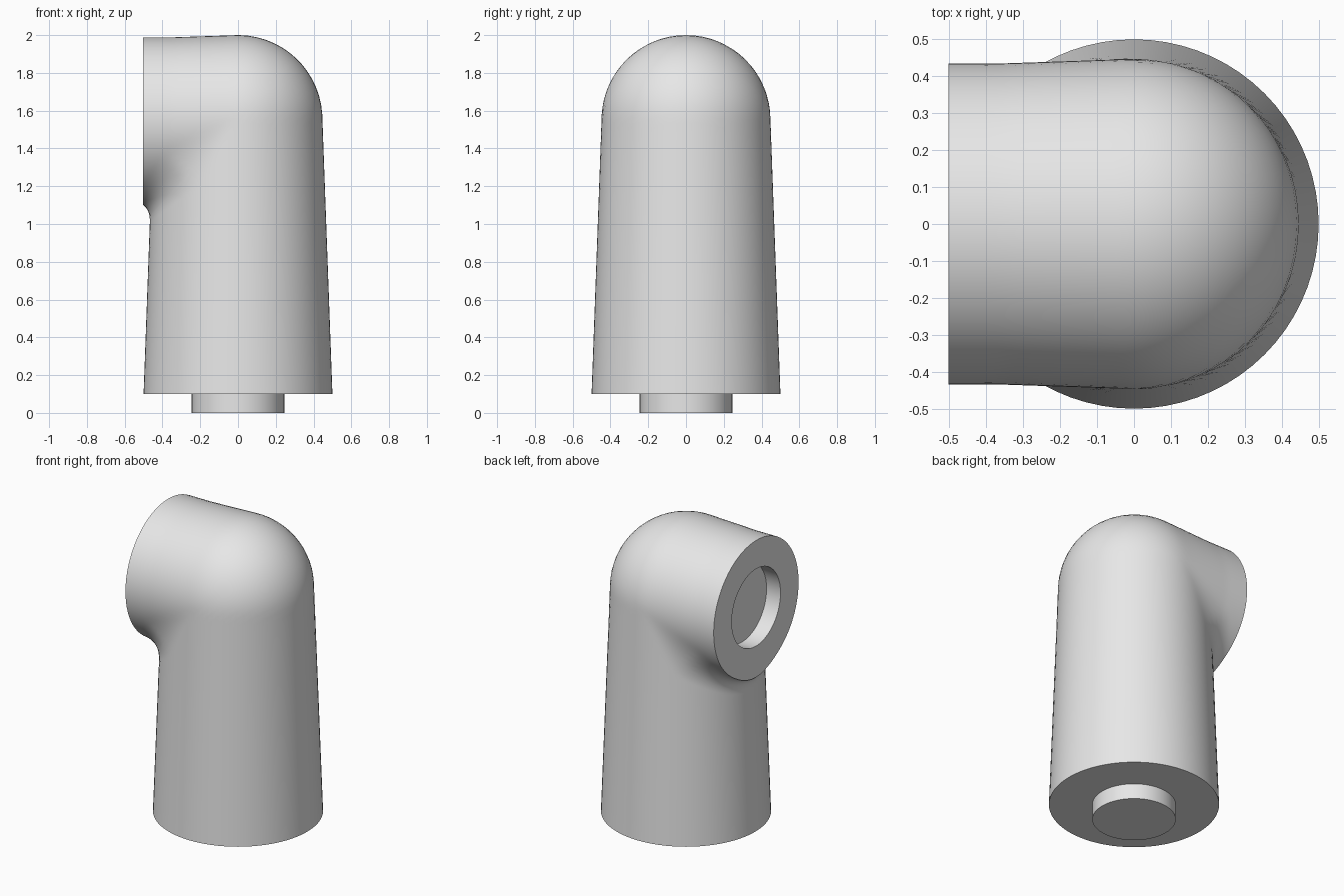
import bpy, bmesh, math
from mathutils import Vector

if "Cube" in bpy.data.objects:
    bpy.data.objects.remove(bpy.data.objects["Cube"])

SIDES = 72
AXIS_Z = 1.553            # height of the side arm axis and dome centre
BASE_Z, END_X = 0.1, -0.503
PIVOT = Vector((END_X, 0, 1.0))   # inner corner that the elbow sections fan around


def trunk(p):
    """Distance and normal of the tapered trunk with its dome."""
    if p.z > AXIS_Z:
        v = p - Vector((0, 0, AXIS_Z))
        return v.length - 0.447, v.normalized()
    v = Vector((p.x, p.y, 0))
    r = 0.5 - 0.053 * (p.z - BASE_Z) / (AXIS_Z - BASE_Z)
    return v.length - r, v.normalized()


def arm(p):
    """Distance and normal of the slightly tapered side arm."""
    v = Vector((max(p.x, 0), p.y, p.z - AXIS_Z))
    r = 0.447 - 0.012 * min(1, max(0, -p.x / 0.35))
    return v.length - r, v.normalized()


def field(p):
    """Union of trunk and arm with a fillet where they meet at an angle."""
    a, na = trunk(p)
    b, nb = arm(p)
    k = min(0.11, 0.3 * (1 - na.dot(nb))) + 1e-6
    h = max(k - abs(a - b), 0) / k
    return min(a, b) - h * h * k / 4


def ring(centre, tilt, radius=None):
    """Cross-section ring; without a radius it is fitted to the blended form."""
    u = Vector((math.cos(tilt), 0, math.sin(tilt)))
    pts = []
    for i in range(SIDES):
        a = 2 * math.pi * i / SIDES
        d = u * math.cos(a) + Vector((0, math.sin(a), 0))
        r = radius
        if r is None:
            r = 0.1
            while field(centre + d * r) < 0 and r < 1.5:
                r += 0.02
            lo, hi = r - 0.02, r
            for _ in range(14):
                r = (lo + hi) / 2
                if field(centre + d * r) < 0:
                    lo = r
                else:
                    hi = r
        pts.append(centre + d * r)
    return pts


# peg under the base
rings = [ring(Vector((0, 0, z)), 0, 0.245) for z in (0, BASE_Z)]
# trunk
for i in range(13):
    rings.append(ring(Vector((0, 0, BASE_Z + (PIVOT.z - BASE_Z) * i / 12)), 0))
# elbow, sections turning from level to upright
STEPS = 40
for i in range(1, STEPS + 1):
    t = math.pi / 2 * i / STEPS
    u = Vector((math.cos(t), 0, math.sin(t)))
    reach = (AXIS_Z - PIVOT.z) / u.z
    if u.x > 1e-6:
        reach = min(reach, -PIVOT.x / u.x)
    rings.append(ring(PIVOT + u * reach, t))
# socket in the arm end
for x in (END_X, END_X + 0.1):
    rings.append(ring(Vector((x, 0, AXIS_Z)), math.pi / 2, 0.25))

# loft all sections into one skin
bm = bmesh.new()
loops = [[bm.verts.new(p) for p in r] for r in rings]
for a, b in zip(loops, loops[1:]):
    for i in range(SIDES):
        j = (i + 1) % SIDES
        bm.faces.new((a[i], a[j], b[j], b[i]))
bm.faces.new(loops[0])
bm.faces.new(loops[-1])
bmesh.ops.recalc_face_normals(bm, faces=bm.faces)
mesh = bpy.data.meshes.new("elbow_joint")
bm.to_mesh(mesh)
bm.free()
obj = bpy.data.objects.new("elbow_joint", mesh)
bpy.context.collection.objects.link(obj)

grey = bpy.data.materials.new("light grey")
grey.diffuse_color = (0.8, 0.8, 0.8, 1)
grey.use_nodes = True
grey.node_tree.nodes["Principled BSDF"].inputs["Base Color"].default_value = grey.diffuse_color
mesh.materials.append(grey)

bpy.context.view_layer.objects.active = obj
obj.select_set(True)
bpy.ops.object.shade_smooth_by_angle(angle=math.radians(35))
